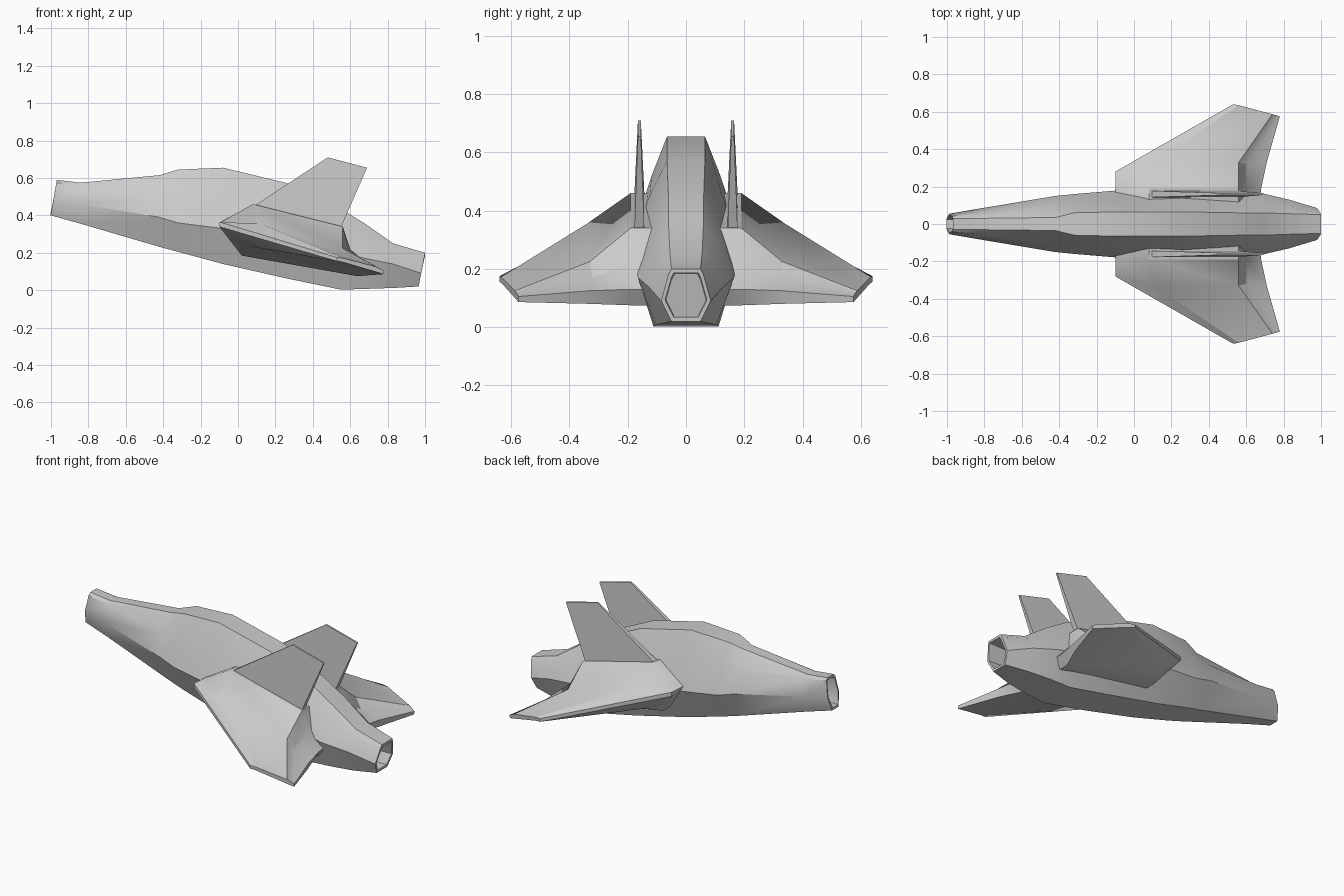
import bpy, bmesh, math


def finish(name, bm, angle=30):
    bmesh.ops.recalc_face_normals(bm, faces=bm.faces)
    me = bpy.data.meshes.new(name)
    bm.to_mesh(me)
    bm.free()
    ob = bpy.data.objects.new(name, me)
    bpy.context.collection.objects.link(ob)
    bpy.ops.object.select_all(action='DESELECT')
    ob.select_set(True)
    bpy.context.view_layer.objects.active = ob
    bpy.ops.object.shade_smooth_by_angle(angle=math.radians(angle))
    return ob


def loft(name, rings, angle=30):
    bm = bmesh.new()
    rows = [[bm.verts.new(p) for p in r] for r in rings]
    n = len(rows[0])
    for a, b in zip(rows, rows[1:]):
        for i in range(n):
            j = (i + 1) % n
            bm.faces.new((a[i], a[j], b[j], b[i]))
    bm.faces.new(rows[0])
    bm.faces.new(rows[-1][::-1])
    return finish(name, bm, angle)


# Fuselage stations: x, then (half width, z) for top, shoulder, side, belly
stations = [
    (-0.985, (.030, .59), (.042, .575), (.055, .48), (.030, .40)),
    (-0.84, (.030, .575), (.055, .56), (.080, .46), (.042, .355)),
    (-0.42, (.035, .615), (.110, .515), (.150, .39), (.080, .232)),
    (-0.32, (.060, .645), (.112, .53), (.160, .36), (.090, .205)),
    (-0.08, (.065, .655), (.118, .52), (.180, .33), (.100, .14)),
    (0.26, (.065, .573), (.125, .45), (.190, .28), (.110, .063)),
    (0.55, (.060, .435), (.120, .34), (.172, .20), (.112, .003)),
    (0.68, (.060, .355), (.110, .28), (.165, .17), (.105, .007)),
    (0.83, (.055, .25), (.090, .22), (.130, .14), (.085, .012)),
    (0.983, (.050, .20), (.060, .18), (.085, .09), (.050, .02)),
]


def ring(st, scale=1.0, dx=0.0, shear=0.0):
    x, half = st[0], st[1:]
    zm = (half[0][1] + half[-1][1]) / 2
    pts = [(w, z) for w, z in half] + [(-w, z) for w, z in reversed(half)]
    return [(x + dx + shear * (z - zm), y * scale, zm + (z - zm) * scale)
            for y, z in pts]


# Both ends are slanted and hollow
first, last = stations[0], stations[-1]
rings = [ring(first, .8, .12, .17), ring(first, .84, 0, .17), ring(first, 1, 0, .17)]
rings += [ring(s) for s in stations[1:-1]]
rings += [ring(last, 1, 0, .19), ring(last, .84, 0, .19), ring(last, .8, -.12, .19)]
loft("fuselage", rings)

# Wing: thick blended root, middle and thin drooping tip
root = [(-.10, .36), (.08, .46), (.56, .34), (.60, .22),
        (.68, .13), (.64, .075), (.02, .185), (-.09, .335)]
mid = [(-.10, .28, .365), (.12, .34, .355), (.56, .33, .225), (.60, .32, .17),
       (.71, .33, .125), (.70, .33, .08), (.06, .31, .235), (-.10, .28, .34)]
tip = [(.53, .64, .175), (.56, .635, .172), (.74, .587, .125), (.76, .58, .115),
       (.78, .575, .105), (.778, .575, .086), (.56, .632, .15), (.53, .64, .155)]
# Tail fin outline in side view (x, z, half thickness)
fin = [(.06, .42, .017), (.10, .46, .017), (.48, .71, .005),
       (.69, .655, .005), (.55, .335, .017)]

for s, side in ((-1, "front"), (1, "back")):
    sections = [[(x, y, z) for x, z in root] for y in (.10, .19)] + [mid, tip]
    loft(side + "_wing", [[(x, s * y, z) for x, y, z in r] for r in sections])
    loft(side + "_tail_fin",
         [[(x, s * .16 + k * t, z) for x, z, t in fin] for k in (-1, 1)])
